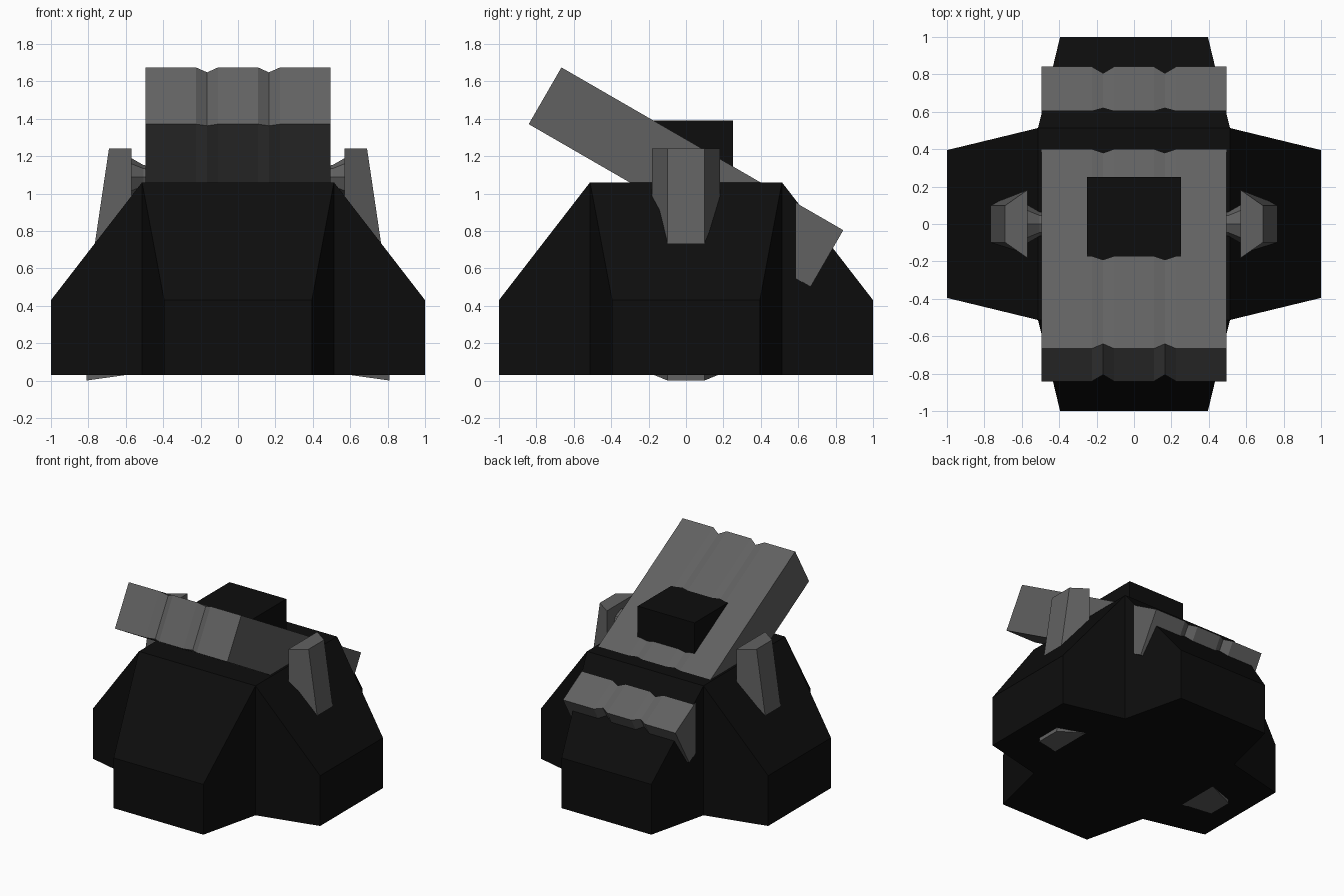
import bpy, bmesh, math

if "Cube" in bpy.data.objects:
    bpy.data.objects.remove(bpy.data.objects["Cube"])


def material(name, v):
    m = bpy.data.materials.new(name)
    m.diffuse_color = (v, v, v, 1)
    m.use_nodes = True
    m.node_tree.nodes["Principled BSDF"].inputs["Base Color"].default_value = m.diffuse_color
    return m


BLACK = material("black", 0.004)
GREY = material("dark_grey", 0.12)


def loft(name, rings, mat):
    """Skin a list of equal-length vertex rings and cap both ends."""
    bm = bmesh.new()
    rows = [[bm.verts.new(p) for p in ring] for ring in rings]
    n = len(rows[0])
    for a, b in zip(rows, rows[1:]):
        for i in range(n):
            j = (i + 1) % n
            quad = list(dict.fromkeys((a[i], a[j], b[j], b[i])))
            bm.faces.new(quad)
    bm.faces.new(rows[0][::-1])
    bm.faces.new(rows[-1])
    # collapse zero-size edges where several points share a corner
    bmesh.ops.remove_doubles(bm, verts=bm.verts, dist=0.0005)
    bmesh.ops.recalc_face_normals(bm, faces=bm.faces)
    me = bpy.data.meshes.new(name)
    bm.to_mesh(me)
    bm.free()
    me.materials.append(mat)
    ob = bpy.data.objects.new(name, me)
    bpy.context.collection.objects.link(ob)
    return ob


# cross-shaped base: straight walls, then every arm slopes up to a square top
C = 0.513
foot, top = [], []
for k in range(4):
    c, s = round(math.cos(k * math.pi / 2)), round(math.sin(k * math.pi / 2))
    for (x, y), (tx, ty) in (((1, -0.395), (C, -C)), ((1, 0.395), (C, C)), ((C, C), (C, C))):
        foot.append((x * c - y * s, x * s + y * c))
        top.append((tx * c - ty * s, tx * s + ty * c))
loft("base", [[(x, y, 0.03) for x, y in foot],
              [(x, y, 0.43) for x, y in foot],
              [(x, y, 1.06) for x, y in top]], BLACK)

# tilted slab with two shallow grooves running all the way round
rings = []
for x in (-0.495, -0.225, -0.165, -0.107, 0.107, 0.165, 0.225, 0.495):
    groove = abs(x) == 0.165
    l, t = (0.835, 0.165) if groove else (0.87, 0.175)
    rings.append([(x, -l, -t), (x, l, -t), (x, l, t), (x, -l, t)])
slab = loft("tilted_slab", rings, GREY)
slab.location.z = 1.0875
slab.rotation_euler.x = math.radians(-30)

# block on top of the slab
loft("top_block", [[(-.25, -.25, z), (.25, -.25, z), (.25, .25, z), (-.25, .25, z)]
                   for z in (0.89, 1.39)], BLACK)

# side posts and the tapered hubs that join them to the slab
for side, label in ((1, "right"), (-1, "left")):
    post = []
    for outer, z_out, z_in in ((0.81, 0.0, 0.034), (0.785, 0.6, 0.6), (0.69, 1.24, 1.24)):
        post.append([(side * 0.57, -0.182, z_in), (side * outer, -0.098, z_out),
                     (side * outer, 0.098, z_out), (side * 0.57, 0.182, z_in)])
    loft(label + "_post", post, GREY)
    hub = []
    for x, r in ((0.46, 0.06), (0.505, 0.065), (0.575, 0.105)):
        hub.append([(side * x, r * math.cos(i * math.pi / 4), 1.087 + r * math.sin(i * math.pi / 4))
                    for i in range(8)])
    loft(label + "_hub", hub, GREY)
